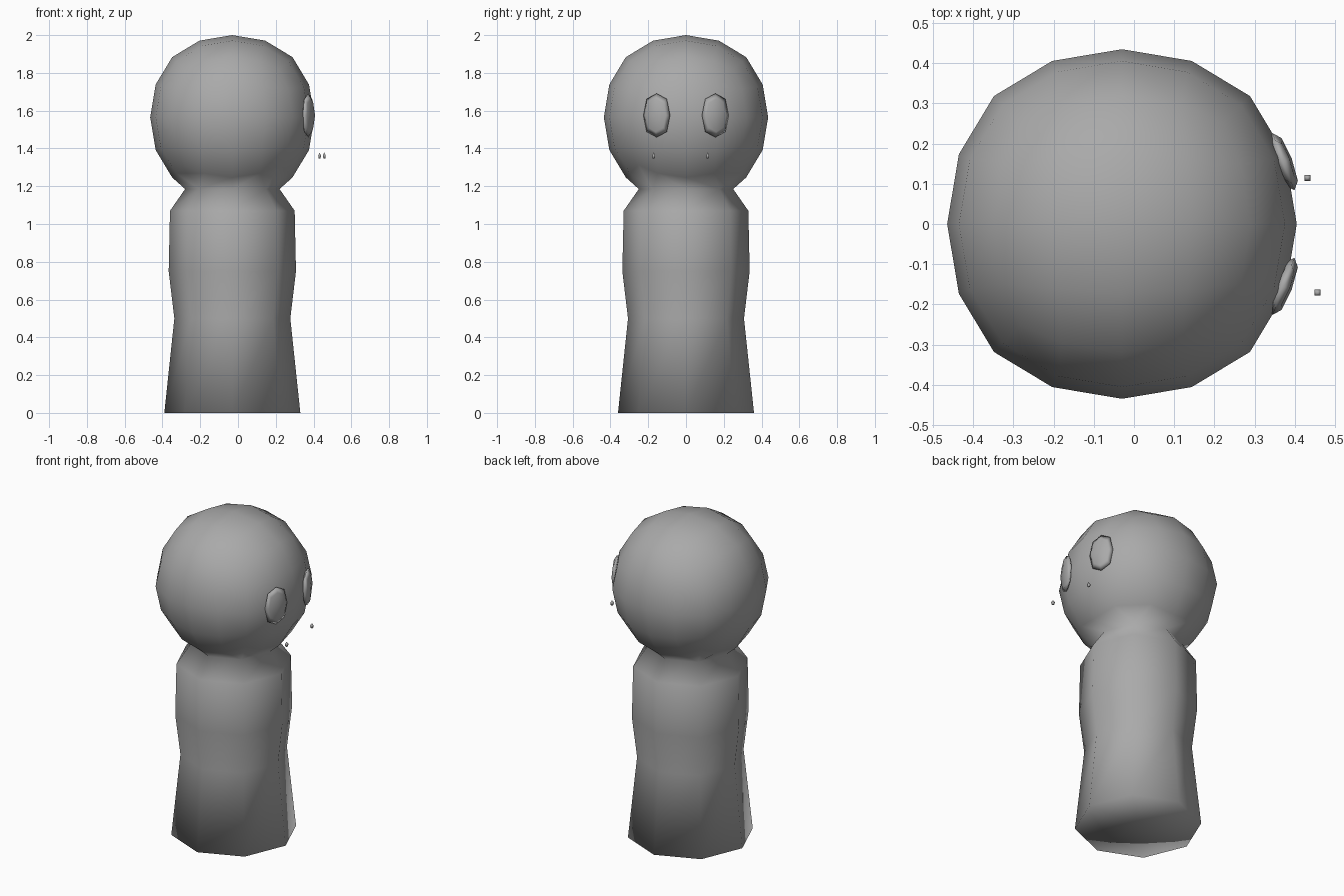
import bpy, bmesh, math
from mathutils import Matrix, Vector

if "Cube" in bpy.data.objects:
    bpy.data.objects.remove(bpy.data.objects["Cube"])

grey = bpy.data.materials.new("plain_grey")
grey.diffuse_color = (0.4, 0.4, 0.4, 1)
grey.use_nodes = True
grey.node_tree.nodes["Principled BSDF"].inputs["Base Color"].default_value = grey.diffuse_color


def rounded_cube(name, levels, location, half_sizes, turn=0.0):
    """Cube smoothed into a ball whose half sizes are exact."""
    bpy.ops.mesh.primitive_cube_add(size=2)
    ob = bpy.context.object
    ob.name = name
    mod = ob.modifiers.new("round", 'SUBSURF')
    mod.levels = levels
    mod.use_limit_surface = False
    bpy.ops.object.modifier_apply(modifier=mod.name)
    reach = max(v.co.z for v in ob.data.vertices)
    ob.data.transform(Matrix.Translation(location) @ Matrix.Rotation(turn, 4, 'Z')
                      @ Matrix.Diagonal([h / reach for h in half_sizes] + [1]))
    finish(ob)
    return ob


def finish(ob):
    ob.data.materials.clear()
    ob.data.materials.append(grey)
    for p in ob.data.polygons:
        p.use_smooth = True


# Head, with the body drawn down from its underside
CX = -0.03
figure = rounded_cube("head_and_body", 2, (CX, 0, 1.565), (0.435, 0.435, 0.435))
bm = bmesh.new()
bm.from_mesh(figure.data)
under = [f for f in bm.faces if f.calc_center_median().z < 1.4
         and all(math.hypot(v.co.x - CX, v.co.y) < 0.25 for v in f.verts)]
bmesh.ops.delete(bm, geom=under, context='FACES')
edges = [e for e in bm.edges if e.is_boundary]


def shape_ring(ring_edges, radius, z):
    for v in {v for e in ring_edges for v in e.verts}:
        a = math.atan2(v.co.y, v.co.x - CX)
        a = round(a / (math.pi / 4)) * math.pi / 4
        v.co = Vector((CX + radius * math.cos(a), radius * math.sin(a), z))


shape_ring(edges, 0.25, 1.185)  # neck
for radius, z in [(0.33, 1.07), (0.337, 0.75), (0.307, 0.5), (0.36, 0.0)]:
    ext = bmesh.ops.extrude_edge_only(bm, edges=edges)["geom"]
    edges = [g for g in ext if isinstance(g, bmesh.types.BMEdge) and g.is_boundary
             and all(v in ext for v in g.verts)]
    shape_ring(edges, radius, z)
# Base cap
cap = bmesh.ops.edgeloop_fill(bm, edges=edges)["faces"]
bmesh.ops.poke(bm, faces=cap)
bmesh.ops.recalc_face_normals(bm, faces=bm.faces)
bm.to_mesh(figure.data)
bm.free()
finish(figure)

# Eyes: flat ovals turned outwards
for side, label in ((1, "left"), (-1, "right")):
    rounded_cube("eye_" + label, 1, (0.372, side * 0.155, 1.575),
                 (0.022, 0.076, 0.116), side * math.radians(21))

# Tiny four-sided drops floating in front of the face
for i, (x, y) in enumerate([(0.432, 0.115), (0.457, -0.171)]):
    bm = bmesh.new()
    bmesh.ops.create_cube(bm, size=0.015, matrix=Matrix.Translation((x, y, 1.3555)))
    bm.faces.ensure_lookup_table()
    top = max(bm.faces, key=lambda f: f.calc_center_median().z)
    tip = bmesh.ops.poke(bm, faces=[top])["verts"][0]
    tip.co.z = 1.378
    for v in bm.verts:  # narrow the underside
        if v.co.z < 1.35:
            v.co.x = x + (v.co.x - x) * 0.7
            v.co.y = y + (v.co.y - y) * 0.7
    me = bpy.data.meshes.new("drop")
    bm.to_mesh(me)
    bm.free()
    ob = bpy.data.objects.new("drop_%d" % (i + 1), me)
    bpy.context.collection.objects.link(ob)
    finish(ob)
